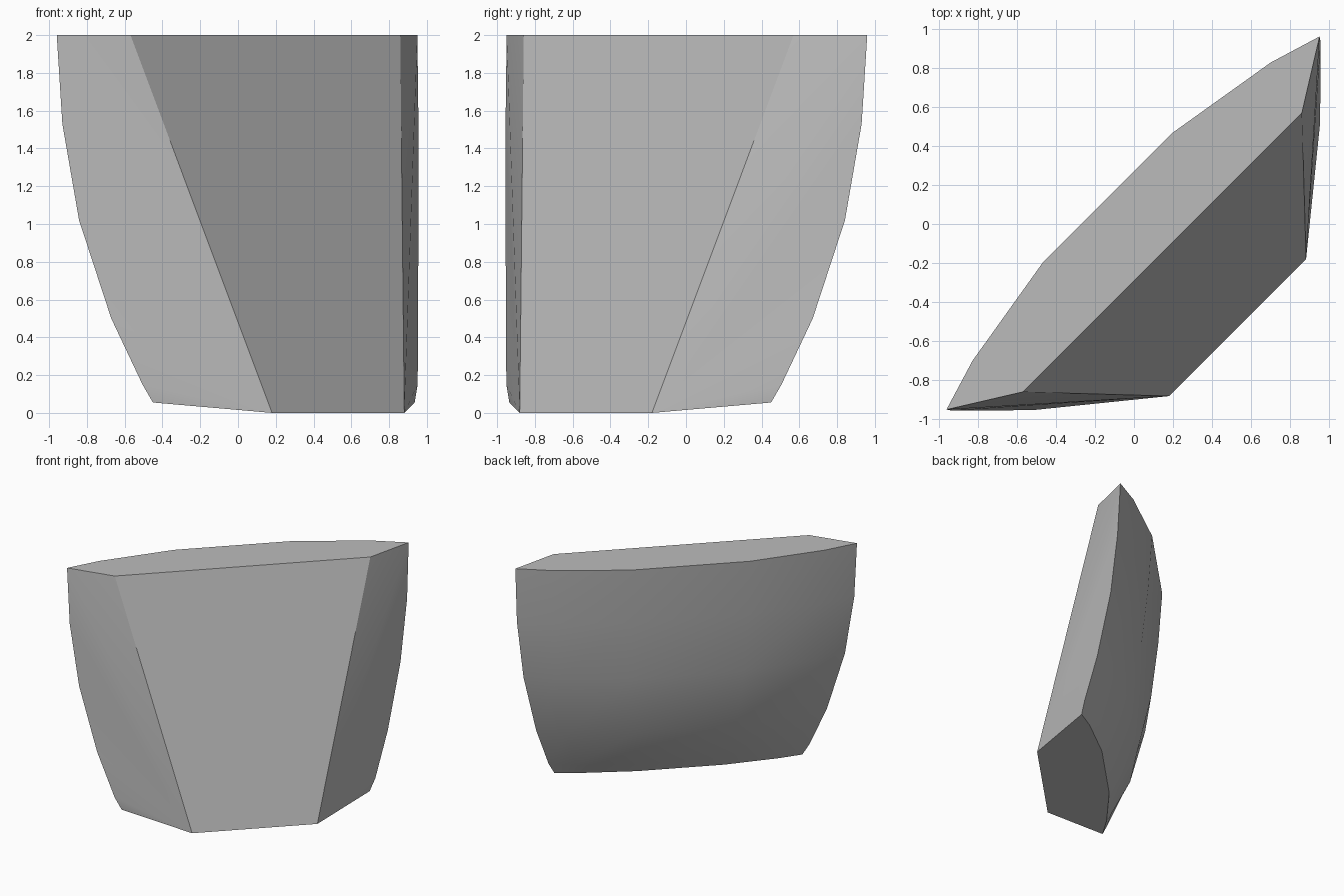
import bpy, bmesh, math

old = bpy.data.objects.get("Cube")
if old:
    bpy.data.objects.remove(old, do_unlink=True)

stone = bpy.data.materials.new("plain grey")
stone.use_nodes = True
grey = (0.5, 0.5, 0.5, 1)
stone.diffuse_color = grey
stone.node_tree.nodes["Principled BSDF"].inputs["Base Color"].default_value = grey

# Rows of the curved back: height, half length, depth at the ends, bulge
ROWS = [
    (2.0, 1.35, 0.007, 0.183),
    (1.53, 1.333, -0.018, 0.176),
    (1.02, 1.27, -0.08, 0.182),
    (0.5, 1.149, -0.20, 0.195),
    (0.15, 1.03, -0.315, 0.125),
    (0.055, 0.98, -0.343, 0.11),
]
# Columns: fraction of the half length, fraction of the bulge
HALF = [(1, 0), (0.8, 0.45), (0.35, 1)]
COLUMNS = [(-f, b) for f, b in HALF] + HALF[::-1]

bm = bmesh.new()
grid = []
for row, (z, length, depth, bulge) in enumerate(ROWS):
    lift = 0.135 if row == len(ROWS) - 1 else 0
    grid.append([bm.verts.new((f * length, depth + b * bulge, z + lift * b * bulge))
                 for f, b in COLUMNS])

# Flat sloping front
top_left, top_right = [bm.verts.new((s * 1.01, -0.205, 2)) for s in (-1, 1)]
low_left, low_right = [bm.verts.new((s * 0.495, -0.75, 0)) for s in (-1, 1)]
bm.faces.new((top_left, low_left, low_right, top_right))

# Curved back
for upper, lower in zip(grid, grid[1:]):
    for i in range(len(COLUMNS) - 1):
        bm.faces.new((upper[i], upper[i + 1], lower[i + 1], lower[i]))

# Side facets fanned from the lower front corners
for col, top, low in ((0, top_left, low_left), (-1, top_right, low_right)):
    rim = [top] + [row[col] for row in grid]
    for a, b in zip(rim, rim[1:]):
        bm.faces.new((low, a, b))

# Flat top and underside
bm.faces.new([top_left, top_right] + grid[0][::-1])
bm.faces.new([low_right, low_left] + grid[-1])
bmesh.ops.recalc_face_normals(bm, faces=bm.faces)

mesh = bpy.data.meshes.new("curved_block")
bm.to_mesh(mesh)
bm.free()
mesh.materials.append(stone)
block = bpy.data.objects.new("curved_block", mesh)
bpy.context.collection.objects.link(block)
block.rotation_euler.z = math.radians(45)

# Smooth the back and keep the cut edges crisp
bpy.ops.object.select_all(action="DESELECT")
block.select_set(True)
bpy.context.view_layer.objects.active = block
bpy.ops.object.shade_smooth_by_angle(angle=math.radians(30))
